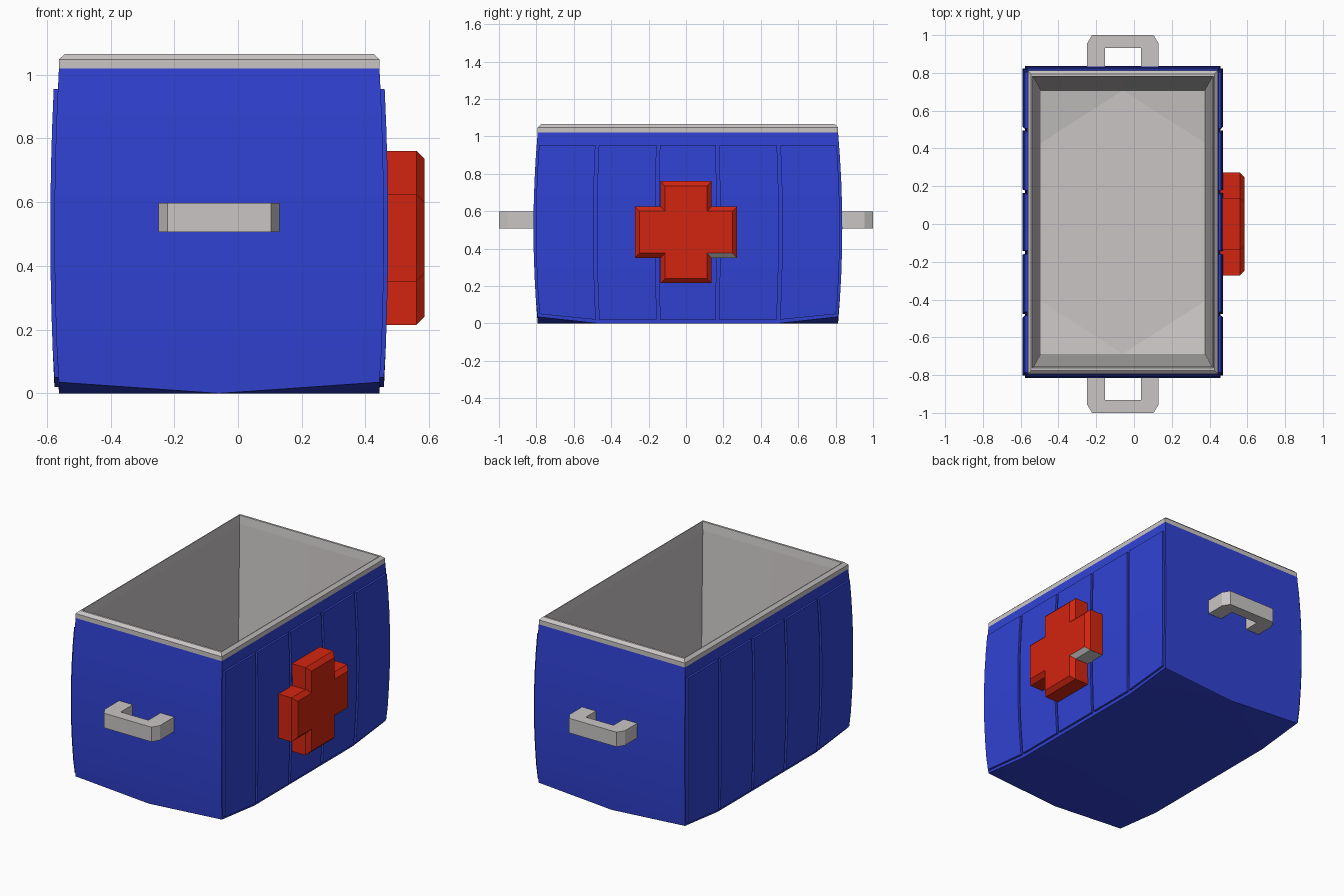
import bpy, bmesh, math

if "Cube" in bpy.data.objects:
    bpy.data.objects.remove(bpy.data.objects["Cube"])

CX, CY = -0.059, 0.01      # centre of the box in plan
HX, HY, H = 0.503, 0.803, 1.02


def material(name, rgb):
    m = bpy.data.materials.new(name)
    m.diffuse_color = (*rgb, 1)
    m.use_nodes = True
    m.node_tree.nodes["Principled BSDF"].inputs["Base Color"].default_value = m.diffuse_color
    return m


BLUE = material("blue", (0.03, 0.055, 0.65))
GREY = material("light_grey", (0.59, 0.56, 0.56))
RED = material("red", (0.65, 0.018, 0.005))


def loft(name, rings, mats, cap_start=True, cap_end=True, smooth=False):
    """Skin a list of equal-length closed rings of points."""
    bm = bmesh.new()
    vs = [[bm.verts.new(p) for p in r] for r in rings]
    n = len(rings[0])
    for a, b in zip(vs, vs[1:]):
        for i in range(n):
            j = (i + 1) % n
            bm.faces.new((a[i], a[j], b[j], b[i]))
    for on, ring in ((cap_start, vs[0]), (cap_end, vs[-1])):
        if on == "corners":        # flat floor with four raised corner triangles
            for i in CORNERS:
                bm.faces.new((ring[i - 1], ring[i], ring[(i + 1) % n]))
            bm.faces.new([v for i, v in enumerate(ring) if i not in CORNERS])
        elif on:
            bm.faces.new(ring)
    bmesh.ops.recalc_face_normals(bm, faces=bm.faces)
    me = bpy.data.meshes.new(name)
    bm.to_mesh(me)
    bm.free()
    for m in mats:
        me.materials.append(m)
    ob = bpy.data.objects.new(name, me)
    bpy.context.collection.objects.link(ob)
    if smooth:
        bpy.ops.object.select_all(action='DESELECT')
        ob.select_set(True)
        bpy.context.view_layer.objects.active = ob
        bpy.ops.object.shade_smooth_by_angle(angle=math.radians(20))
    return ob


def bulge(z):
    return 1 + 0.028 * (1 - ((z - H / 2) / (H / 2)) ** 2)


# Plan outline of the box in unit coordinates
SIDE = (-0.6, -0.2, 0.2, 0.6)
PLAN = ([(-1, -1), (0, -1), (1, -1)] + [(1, v) for v in SIDE]
        + [(1, 1), (0, 1), (-1, 1)] + [(-1, -v) for v in SIDE])
CORNERS = [i for i, (u, v) in enumerate(PLAN) if abs(u) == abs(v) == 1]


def plan_ring(hx, hy, z, lift=0.0):
    return [(CX + u * hx, CY + v * hy, z + (lift if i in CORNERS else 0))
            for i, (u, v) in enumerate(PLAN)]


# Bulging outer shell with raised bottom corners
rows = [H * i / 8 for i in range(9)]
loft("box_shell", [plan_ring(HX * bulge(z), HY * bulge(z), z, 0.035 if z == 0 else 0)
                   for z in rows], [BLUE], cap_start="corners", cap_end=False, smooth=True)

# Rim and tapered inner lining in one skin
loft("rim_and_lining", [plan_ring(HX, HY, 1.02), plan_ring(HX, HY, 1.048),
                        plan_ring(0.485, 0.785, 1.065), plan_ring(0.48, 0.772, 1.065),
                        plan_ring(0.472, 0.765, 1.015),
                        plan_ring(0.435, 0.697, 0.06, 0.035)],
     [GREY], cap_start=False, cap_end="corners")

# Five raised panels on each long side
EDGES = [-0.79, -0.482, -0.158, 0.158, 0.482, 0.79]
GAP = 0.009
for s, side in ((-1, "left"), (1, "right")):
    for k in range(5):
        y0 = EDGES[k] + (GAP if k > 0 else 0)
        y1 = EDGES[k + 1] - (GAP if k < 4 else 0)
        rings = []
        for i in range(9):
            t = i / 8
            z = 0.02 + 0.935 * t
            b = bulge(z)
            l0 = 0.03 if k == 0 and i == 0 else 0
            l1 = 0.03 if k == 4 and i == 0 else 0
            xi, xo = CX + s * (HX * b - 0.015), CX + s * (HX * b + 0.013)
            rings.append([(xi, CY + y0 * b, z + l0), (xi, CY + y1 * b, z + l1),
                          (xo, CY + y1 * b, z + l1), (xo, CY + y0 * b, z + l0)])
        loft(f"{side}_panel_{k + 1}", rings, [BLUE], smooth=True)

# Carry handles at both ends
U = [(-0.19, 0.8), (-0.19, 0.955), (-0.163, 1.0), (0.163, 1.0), (0.19, 0.955),
     (0.19, 0.8), (0.095, 0.8), (0.095, 0.933), (-0.095, 0.933), (-0.095, 0.8)]
for s, name in ((-1, "front_handle"), (1, "back_handle")):
    loft(name, [[(CX + x, s * y, z) for x, y in U] for z in (0.507, 0.598)], [GREY])


# Bevelled cross on the right side
def cross_ring(x, inset):
    a, b = 0.137 - inset, 0.273 - inset
    pts = [(-a, -b), (a, -b), (a, -a), (b, -a), (b, a), (a, a),
           (a, b), (-a, b), (-a, a), (-b, a), (-b, -a), (-a, -a)]
    return [(x, y, 0.488 + z) for y, z in pts]


cross = loft("side_cross", [cross_ring(0.44, 0), cross_ring(0.56, 0),
                            cross_ring(0.585, 0.025)], [RED, GREY])
# The underside of one arm is grey
for f in cross.data.polygons:
    if f.normal.z < -0.4 and f.center.y > 0.15:
        f.material_index = 1
